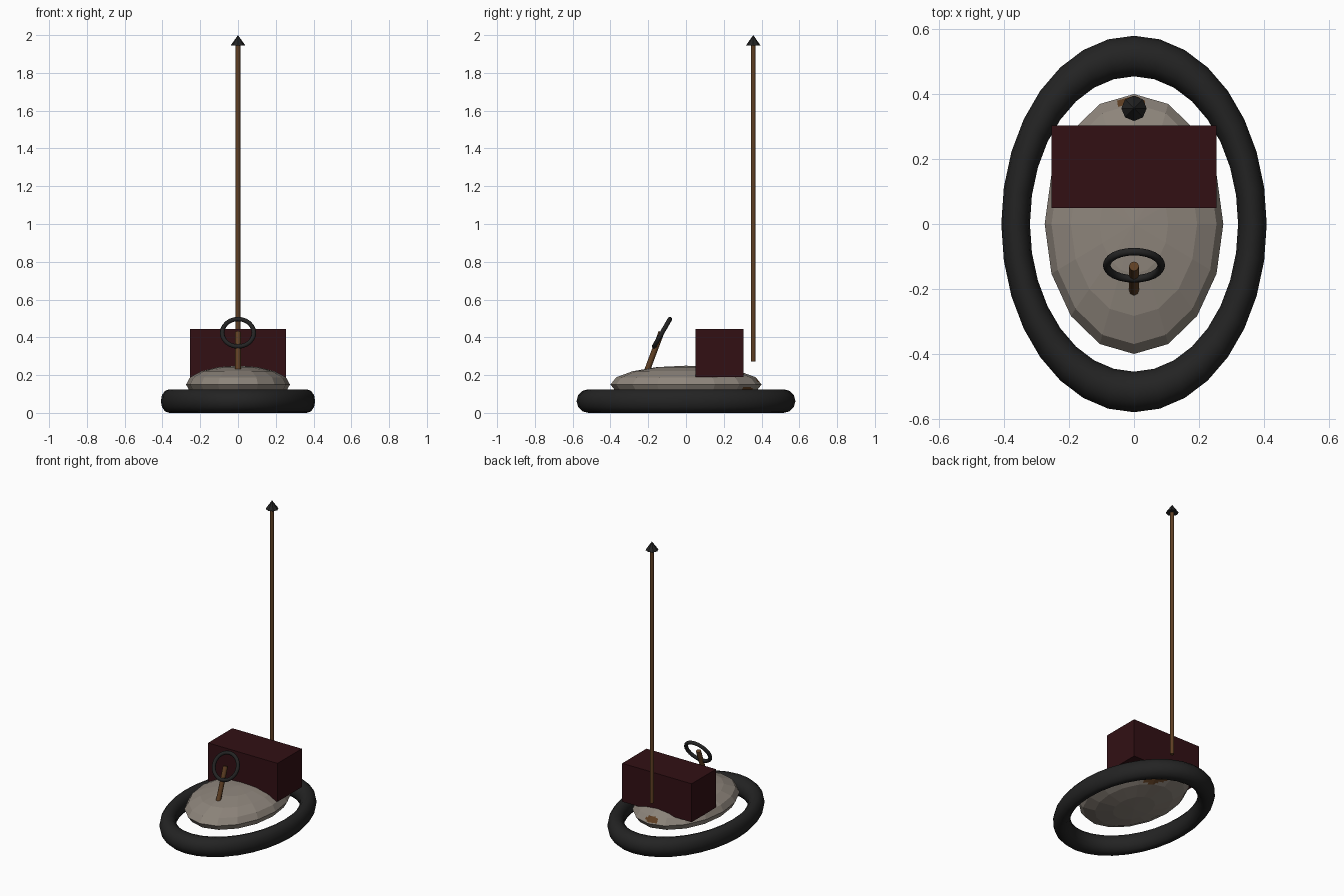
import bpy, bmesh, math
from mathutils import Vector

if "Cube" in bpy.data.objects:
    bpy.data.objects.remove(bpy.data.objects["Cube"])


def material(name, rgb):
    m = bpy.data.materials.new(name)
    m.diffuse_color = (*rgb, 1.0)
    m.use_nodes = True
    m.node_tree.nodes["Principled BSDF"].inputs["Base Color"].default_value = m.diffuse_color
    return m


BLACK = material("black rubber", (0.017, 0.017, 0.017))
GREY = material("warm grey paint", (0.27, 0.235, 0.2))
RED = material("dark red seat", (0.032, 0.005, 0.007))
BROWN = material("rusty brown", (0.115, 0.05, 0.017))


def finish(name, mat, smooth=False):
    ob = bpy.context.object
    ob.name = name
    ob.data.materials.append(mat)
    if smooth:
        bpy.ops.object.transform_apply(location=False, rotation=True, scale=True)
        bpy.ops.object.shade_smooth_by_angle(angle=math.radians(50))
    return ob


def rod(name, start, end, radius, mat, sides=8):
    a, b = Vector(start), Vector(end)
    d = b - a
    bpy.ops.mesh.primitive_cylinder_add(
        vertices=sides, radius=radius, depth=d.length, location=(a + b) / 2,
        rotation=d.to_track_quat('Z', 'Y').to_euler())
    return finish(name, mat, True)


# Oval rubber bumper
bpy.ops.mesh.primitive_torus_add(major_segments=32, minor_segments=12,
                                 major_radius=0.517, minor_radius=0.0625,
                                 location=(0, 0, 0.0625))
bpy.context.object.scale = (0.705, 1, 1)
finish("bumper_ring", BLACK, True)

# Faceted shell: a flattened sphere
bpy.ops.mesh.primitive_uv_sphere_add(segments=16, ring_count=8, radius=1,
                                     location=(0, 0, 0.15))
bpy.context.object.scale = (0.275, 0.4, 0.1)
shell = finish("body_shell", GREY)
bpy.ops.object.transform_apply(location=True, rotation=False, scale=True)
shell.data.materials.append(BROWN)

# Rust patches on the rear of the shell: (centre, radii)
PATCHES = [((-0.02, 0.385, 0.175), (0.052, 0.03, 0.021)),
           ((0.11, 0.30, 0.10), (0.06, 0.06, 0.05)),
           ((0.06, 0.33, 0.095), (0.04, 0.035, 0.04))]
bm = bmesh.new()
bm.from_mesh(shell.data)
bmesh.ops.subdivide_edges(bm, edges=bm.edges[:], cuts=5, use_grid_fill=True)
for f in bm.faces:
    f.smooth = False
    c = f.calc_center_median()
    for centre, radii in PATCHES:
        if sum(((c[i] - centre[i]) / radii[i]) ** 2 for i in range(3)) < 1:
            f.material_index = 1
bm.to_mesh(shell.data)
bm.free()

# Seat block
bpy.ops.mesh.primitive_cube_add(size=1, location=(0, 0.177, 0.317))
bpy.context.object.scale = (0.508, 0.254, 0.254)
finish("seat", RED)

# Steering column and wheel
rod("steering_column", (0, -0.215, 0.2), (0, -0.13, 0.428), 0.0155, BROWN)
bpy.ops.mesh.primitive_torus_add(major_segments=24, minor_segments=8,
                                 major_radius=0.084, minor_radius=0.012,
                                 location=(0, -0.127, 0.424),
                                 rotation=(math.radians(60), 0, 0))
finish("steering_wheel", BLACK, True)

# Power pole with a cone contact at the top
rod("power_pole", (0, 0.356, 0.272), (0, 0.356, 1.96), 0.0125, BROWN)
bpy.ops.mesh.primitive_cone_add(vertices=8, radius1=0.039, radius2=0, depth=0.055,
                                location=(0, 0.356, 1.9725))
finish("pole_tip", BLACK)
